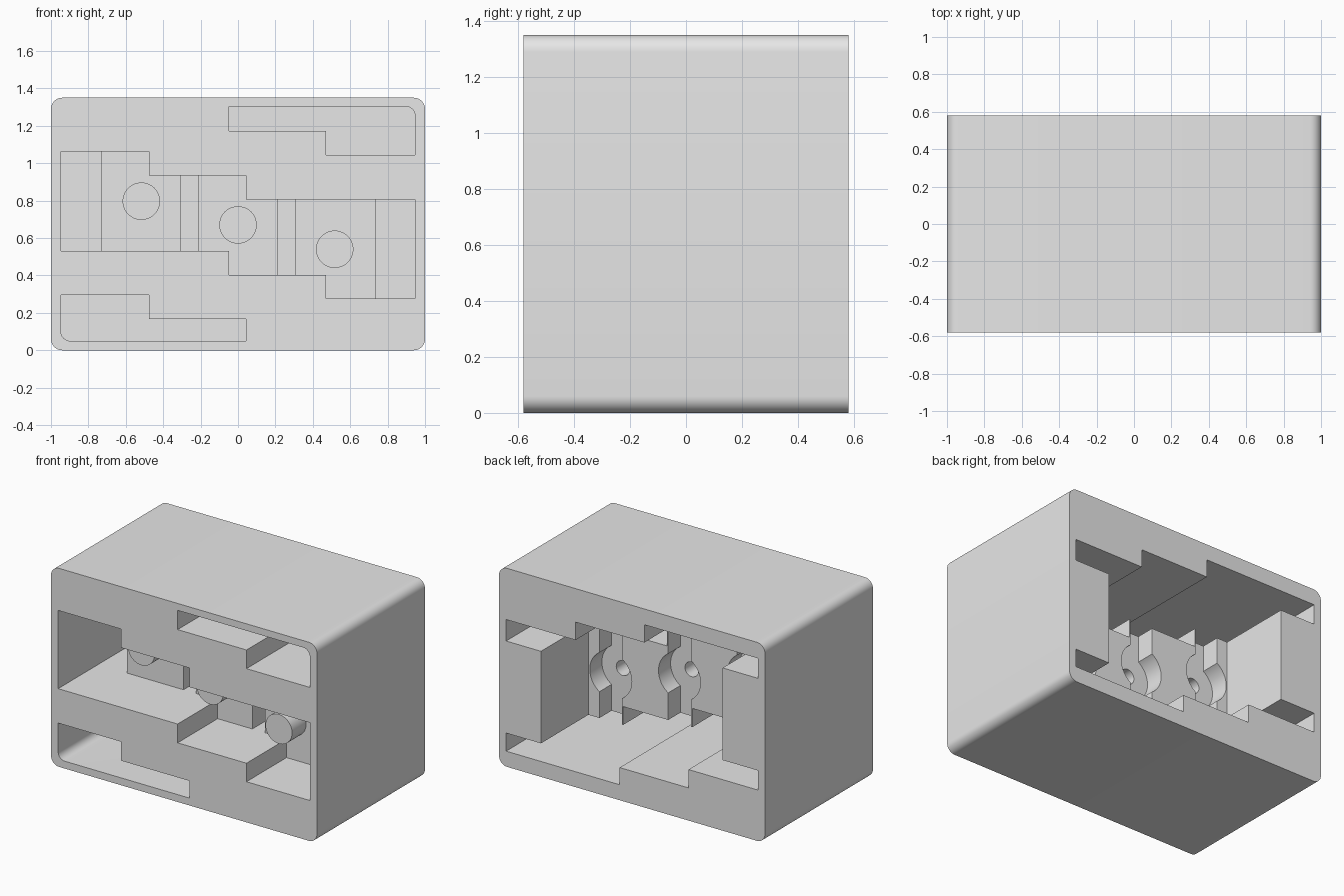
import bpy
import bmesh
from math import cos, sin, pi, radians

cube = bpy.data.objects.get("Cube")
if cube:
    bpy.data.objects.remove(cube, do_unlink=True)

grey = bpy.data.materials.new("light_grey")
grey.use_nodes = True
colour = (0.8, 0.8, 0.8, 1.0)
grey.diffuse_color = colour
grey.node_tree.nodes["Principled BSDF"].inputs["Base Color"].default_value = colour


def prism(name, profile, y0, y1, rounded=(), radius=0.05):
    """Extrude an (x, z) profile along y; round the corners listed by index."""
    bm = bmesh.new()
    front = [bm.verts.new((x, y0, z)) for x, z in profile]
    back = [bm.verts.new((x, y1, z)) for x, z in profile]
    n = len(profile)
    bm.faces.new(front)
    bm.faces.new(back)
    for i in range(n):
        j = (i + 1) % n
        bm.faces.new((front[i], front[j], back[j], back[i]))
    bmesh.ops.recalc_face_normals(bm, faces=bm.faces)
    if rounded:
        edges = [bm.edges.get((front[i], back[i])) for i in rounded]
        bmesh.ops.bevel(bm, geom=edges, offset=radius, segments=8,
                        profile=0.5, affect='EDGES')
    mesh = bpy.data.meshes.new(name)
    bm.to_mesh(mesh)
    bm.free()
    mesh.materials.append(grey)
    obj = bpy.data.objects.new(name, mesh)
    bpy.context.collection.objects.link(obj)
    return obj


def rect(x0, x1, z0, z1):
    return [(x0, z0), (x1, z0), (x1, z1), (x0, z1)]


def circle(x, z, r, n=48):
    return [(x + r * cos(2 * pi * i / n), z + r * sin(2 * pi * i / n)) for i in range(n)]


def cut(target, cutter):
    """Subtract cutter from target and discard the cutter."""
    mod = target.modifiers.new("cut", 'BOOLEAN')
    mod.operation = 'DIFFERENCE'
    mod.solver = 'EXACT'
    mod.object = cutter
    bpy.context.view_layer.update()
    graph = bpy.context.evaluated_depsgraph_get()
    mesh = bpy.data.meshes.new_from_object(target.evaluated_get(graph))
    target.modifiers.clear()
    target.data = mesh
    bpy.data.objects.remove(cutter, do_unlink=True)


FRONT, BACK, SKIN = -0.58, 0.58, 0.05
OUT = 0.8
DEEP = BACK - SKIN
SIDE = 0.947
BLOCK_Y, REAR_Y, RECESS_Y = -0.15, 0.07, -0.06
modules = [(-0.517, 0.797), (0.0, 0.67), (0.517, 0.54)]

# Outer housing with rounded long edges
housing = prism("connector_housing", rect(-1, 1, 0, 1.35), FRONT, BACK, range(4), 0.06)

# Rear cavity, leaving the stepped inner shell and the two side ducts standing
rear = prism("rear_cavity",
             [(SIDE, 1.0), (0.425, 1.0), (0.425, 1.122), (-0.093, 1.122),
              (-0.093, 1.243), (-SIDE, 1.243), (-SIDE, 0.347), (-0.425, 0.347),
              (-0.425, 0.222), (0.093, 0.222), (0.093, 0.105), (SIDE, 0.105)],
             FRONT + SKIN, OUT)
cut(rear, prism("inner_shell",
                [(-1.1, 1.107), (-0.425, 1.107), (-0.425, 0.982), (0.093, 0.982),
                 (0.093, 0.854), (1.1, 0.854), (1.1, 0.228), (0.425, 0.228),
                 (0.425, 0.353), (-0.097, 0.353), (-0.097, 0.48), (-1.1, 0.48)],
                -OUT, REAR_Y))
cut(rear, prism("left_duct", rect(0.685, 1.1, 0.228, 0.854), -0.7, 0.9))
cut(rear, prism("right_duct", rect(-1.1, -0.682, 0.48, 1.107), -0.7, 0.9))
cut(housing, rear)

# Stepped front opening, with a pin left standing in each module
opening = prism("front_opening",
                [(-SIDE, 1.062), (-0.475, 1.062), (-0.475, 0.935), (0.043, 0.935),
                 (0.043, 0.805), (SIDE, 0.805), (SIDE, 0.276), (0.47, 0.276),
                 (0.47, 0.402), (-0.048, 0.402), (-0.048, 0.53), (-SIDE, 0.53)],
                -OUT, BLOCK_Y)
for x, z in modules:
    cut(opening, prism("pin", circle(x, z, 0.1), -0.30, 0.0))
cut(housing, opening)

# Deep side ducts and the narrow gaps between the module blocks
for x0, x1, z0, z1, depth in [(-SIDE, -0.73, 0.53, 1.062, DEEP),
                              (0.735, SIDE, 0.276, 0.805, DEEP),
                              (-0.305, -0.21, 0.53, 0.935, REAR_Y - SKIN),
                              (0.213, 0.308, 0.402, 0.805, REAR_Y - SKIN)]:
    cut(housing, prism("gap", rect(x0, x1, z0, z1), BLOCK_Y - 0.05, depth))

# Stepped corner pockets above and below the front opening
cut(housing, prism("upper_pocket",
                   [(-0.048, 1.303), (SIDE, 1.303), (SIDE, 1.045),
                    (0.47, 1.045), (0.47, 1.172), (-0.048, 1.172)],
                   -OUT, DEEP, [1]))
cut(housing, prism("lower_pocket",
                   [(0.043, 0.05), (-SIDE, 0.05), (-SIDE, 0.296),
                    (-0.475, 0.296), (-0.475, 0.167), (0.043, 0.167)],
                   -OUT, DEEP, [1]))

# Rear recess of each module: round seat, vertical slot and pin bore
for x, z in modules:
    cut(housing, prism("seat", circle(x, z, 0.158), RECESS_Y, REAR_Y + 0.02))
    cut(housing, prism("slot", rect(x - 0.085, x + 0.085, z - 0.36, z + 0.36),
                       RECESS_Y, REAR_Y + 0.02))
    cut(housing, prism("bore", circle(x, z, 0.05, 32), -0.25, 0.0))

housing.data.materials.clear()
housing.data.materials.append(grey)
for poly in housing.data.polygons:
    poly.material_index = 0
bpy.ops.object.select_all(action='DESELECT')
housing.select_set(True)
bpy.context.view_layer.objects.active = housing
bpy.ops.object.shade_smooth_by_angle(angle=radians(30))
